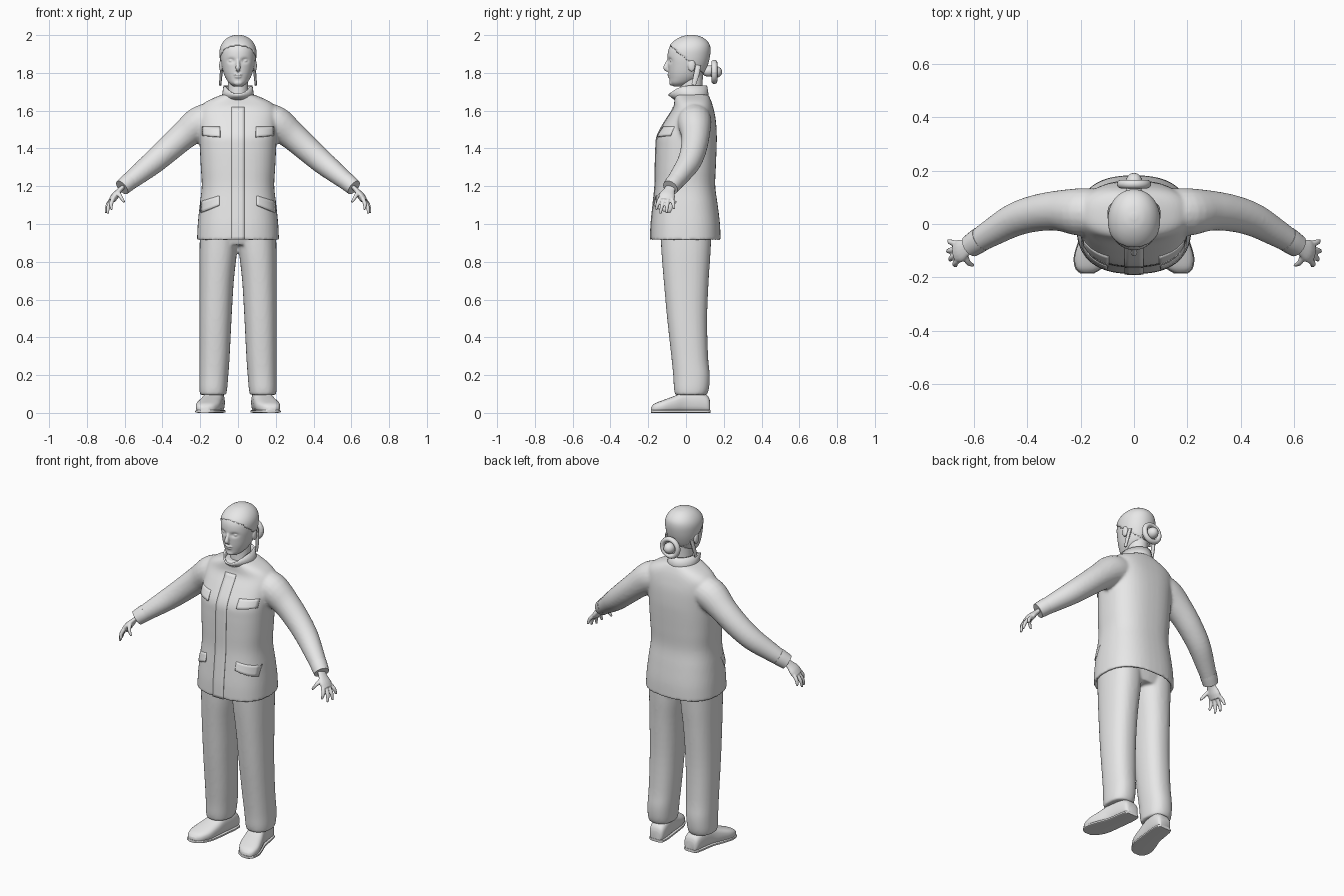
import bpy, bmesh, math
from mathutils import Vector

if "Cube" in bpy.data.objects:
    bpy.data.objects.remove(bpy.data.objects["Cube"])

grey = bpy.data.materials.new("light grey")
grey.diffuse_color = (0.8, 0.8, 0.8, 1)
grey.use_nodes = True
grey.node_tree.nodes["Principled BSDF"].inputs["Base Color"].default_value = grey.diffuse_color


def smooth(rows, k=4):
    """Catmull-Rom interpolation of rows of numbers."""
    out = []
    for i in range(len(rows) - 1):
        a, b, c, d = rows[max(i - 1, 0)], rows[i], rows[i + 1], rows[min(i + 2, len(rows) - 1)]
        for s in range(k):
            t = s / k
            out.append([0.5 * (2 * q + (r - p) * t + (2 * p - 5 * q + 4 * r - w) * t * t
                               + (3 * q - p - 3 * r + w) * t ** 3) for p, q, r, w in zip(a, b, c, d)])
    return out + [list(rows[-1])]


def oval(n=32, p=2.0):
    for i in range(n):
        a = 2 * math.pi * i / n
        c, s = math.cos(a), math.sin(a)
        yield math.copysign(abs(c) ** (2 / p), c), math.copysign(abs(s) ** (2 / p), s)


def stack(rows, p=2.0, n=32):
    """Horizontal rings from rows (z, centre x, half width, front y, back y)."""
    return [[Vector((cx + c * hw, (f + b) / 2 + s * (b - f) / 2, z)) for c, s in oval(n, p)]
            for z, cx, hw, f, b in rows]


def tube(rows, n=16, k=4, flat=1.0):
    """Round rings along a path of rows (x, y, z, radius)."""
    rows = smooth(rows, k)
    pts = [Vector(r[:3]) for r in rows]
    rings = []
    for i, pt in enumerate(pts):
        t = (pts[min(i + 1, len(pts) - 1)] - pts[max(i - 1, 0)]).normalized()
        u = t.cross(Vector((0, 1, 0))).normalized()
        v = t.cross(u)
        rings.append([pt + (u * c * flat + v * s) * rows[i][3] for c, s in oval(n)])
    return rings


def ball(c, r, n=16):
    return [[Vector((c[0] + r[0] * math.sin(a) * x, c[1] + r[1] * math.sin(a) * y, c[2] + r[2] * math.cos(a)))
             for x, y in oval(n)] for a in [0.02 + (math.pi - 0.04) * i / 10 for i in range(11)]]


def mirrored(rings):
    return [[Vector((-v.x, v.y, v.z)) for v in r] for r in rings]


def finish(name, bm, voxel=0, smoothing=0, thick=0, angle=40):
    bmesh.ops.recalc_face_normals(bm, faces=bm.faces)
    me = bpy.data.meshes.new(name)
    bm.to_mesh(me)
    bm.free()
    me.materials.append(grey)
    ob = bpy.data.objects.new(name, me)
    bpy.context.collection.objects.link(ob)
    bpy.ops.object.select_all(action='DESELECT')
    ob.select_set(True)
    bpy.context.view_layer.objects.active = ob
    if thick:
        m = ob.modifiers.new("thickness", 'SOLIDIFY')
        m.thickness, m.offset = thick, -1
    if voxel:
        m = ob.modifiers.new("blend", 'REMESH')
        m.mode, m.voxel_size, m.use_smooth_shade = 'VOXEL', voxel, True
    if smoothing:
        m = ob.modifiers.new("soften", 'SMOOTH')
        m.iterations = smoothing
    if voxel:
        for f in me.polygons:
            f.use_smooth = True
    else:
        bpy.ops.object.shade_smooth_by_angle(angle=math.radians(angle))
    return ob


def lofts(parts, cap=True):
    bm = bmesh.new()
    for rings in parts:
        vs = [[bm.verts.new(v) for v in r] for r in rings]
        n = len(vs[0])
        for a, b in zip(vs, vs[1:]):
            for i in range(n):
                bm.faces.new((a[i], a[(i + 1) % n], b[(i + 1) % n], b[i]))
        if cap:
            bm.faces.new(vs[0][::-1])
            bm.faces.new(vs[-1])
    return bm


def pair(*parts):
    return [q for p in parts for q in (p, mirrored(p))]


# Jacket body with hollow hem, blended with the sleeves
body = smooth([(.915, 0, .217, -.188, .183), (1.0, 0, .213, -.185, .18), (1.1, 0, .203, -.175, .168),
               (1.2, 0, .192, -.165, .155), (1.3, 0, .197, -.163, .158), (1.4, 0, .202, -.16, .162),
               (1.47, 0, .205, -.152, .163), (1.55, 0, .208, -.108, .158), (1.61, 0, .205, -.07, .146),
               (1.65, 0, .165, -.062, .134), (1.685, 0, .085, -.06, .118)])
inside = [(.985, 0, .195, -.165, .16), (.915, 0, .202, -.173, .168)]
sleeve = tube([(.12, .045, 1.56, .085), (.20, .045, 1.535, .09), (.285, .05, 1.47, .076), (.37, .04, 1.395, .069),
               (.45, .015, 1.325, .063), (.53, -.03, 1.26, .053), (.608, -.078, 1.198, .042)], 20)
finish("jacket", lofts([stack(inside + body, 2.5, 48)] + pair(sleeve)), .009, 4)

# Cuffs
cuff = tube([(.572, -.055, 1.228, .047), (.59, -.067, 1.213, .046), (.614, -.083, 1.193, .043)], 20)
finish("cuffs", lofts(pair(cuff)))


def chest_y(x, z):
    for a, b in zip(body, body[1:]):
        if a[0] <= z <= b[0]:
            t = (z - a[0]) / (b[0] - a[0])
            _, _, hw, f, k = [p + (q - p) * t for p, q in zip(a, b)]
            return (f + k) / 2 - (k - f) / 2 * max(0, 1 - abs(x / hw) ** 2.5) ** .4
    return body[0][3]


def plate(bm, x0, x1, low0, low1, top0, top1, lift, nx=8, nz=4):
    """Thin panel that follows the jacket front."""
    g = []
    for j in range(nz + 1):
        row = []
        for i in range(nx + 1):
            u, v = i / nx, j / nz
            x = x0 + (x1 - x0) * u
            low, top = low0 + (low1 - low0) * u, top0 + (top1 - top0) * u
            z = low + (top - low) * v
            row.append(bm.verts.new((x, chest_y(x, z) - lift * (1 - .8 * v if nz < 10 else 1), z)))
        g.append(row)
    for j in range(nz):
        for i in range(nx):
            bm.faces.new((g[j][i], g[j][i + 1], g[j + 1][i + 1], g[j + 1][i]))


# Front closing strip and pocket flaps
bm = bmesh.new()
plate(bm, -.035, .035, .917, .917, 1.62, 1.62, .003, 4, 40)
finish("front_strip", bm, thick=.006)
bm = bmesh.new()
for s in (-1, 1):
    plate(bm, s * .095, s * .19, 1.462, 1.468, 1.515, 1.515, .01)
    plate(bm, s * .10, s * .198, 1.10, 1.06, 1.15, 1.12, .01)
finish("pocket_flaps", bm, thick=.008)

# Stand collar, dipping at the front
collar = []
for t, hw, f, b, z in ((0, .09, -.06, .122, 1.655), (.5, .083, -.08, .119, 1.69), (1, .077, -.095, .112, 1.732)):
    ring = stack([(z, 0, hw, f, b)])[0]
    for v in ring:
        v.z -= t * .05 * max(0, -(v.y - .01) / .105) ** 2
    collar.append(ring)
finish("collar", lofts([collar], False), thick=.01)
finish("neck", lofts([stack([(1.62, 0, .06, -.04, .09), (1.7, 0, .054, -.03, .085), (1.79, 0, .054, -.03, .09)])]))

# Trousers
leg = smooth([(.96, .103, .098, -.135, .135), (.85, .105, .099, -.13, .13), (.7, .113, .091, -.118, .12),
              (.5, .119, .085, -.1, .112), (.3, .124, .08, -.078, .117), (.2, .128, .077, -.068, .126),
              (.13, .131, .074, -.064, .122), (.095, .132, .069, -.058, .11)])
hips = stack([(.89, 0, .15, -.11, .12), (.96, 0, .2, -.135, .135)], 2.4)
finish("trousers", lofts(pair(stack(leg, 2.3)) + [hips]), .009, 4)

# Shoes and their soles
last = smooth([(.128, .115, .03, .06), (.115, .116, .044, .09), (.07, .12, .05, .115), (0, .13, .052, .115),
               (-.06, .145, .06, .09), (-.12, .16, .063, .068), (-.165, .171, .047, .05), (-.184, .176, .022, .032)])
shoe = [[Vector((cx + c * hw, y, h * (.5 + .5 * s))) for c, s in oval(24, 2.8)] for y, cx, hw, h in last]
sole = [[Vector((cx + c * (hw + .003), y * 1.01, .008 + .008 * s)) for c, s in oval(24, 5)] for y, cx, hw, h in last]
finish("shoes", lofts(pair(shoe)))
finish("soles", lofts(pair(sole)))

# Hands: palm, four fingers and thumb
palm = tube([(.60, -.073, 1.205, .027), (.625, -.088, 1.18, .03), (.65, -.1, 1.15, .043), (.668, -.105, 1.125, .04)],
            16, 4, .45)
tips = [((.662, -.138, 1.132), (.672, -.15, 1.105), (.668, -.157, 1.075)),
        ((.668, -.116, 1.125), (.686, -.128, 1.092), (.69, -.136, 1.055)),
        ((.670, -.095, 1.125), (.692, -.1, 1.095), (.70, -.103, 1.058)),
        ((.665, -.074, 1.132), (.688, -.068, 1.108), (.696, -.062, 1.078)),
        ((.635, -.115, 1.168), (.622, -.145, 1.145), (.602, -.155, 1.115))]
fingers = [tube([(*a, .0115), (*b, .0105), (*c, .006)], 10) for a, b, c in tips]
finish("hands", lofts(pair(palm, *fingers)), .004, 2)

# Head with sunken eyes, nose, lips and ears
skull = smooth([(1.728, 0, .022, -.066, -.02), (1.745, 0, .046, -.084, .03), (1.77, 0, .064, -.088, .07),
                (1.80, 0, .077, -.092, .095), (1.84, 0, .087, -.095, .112), (1.88, 0, .093, -.098, .122),
                (1.92, 0, .093, -.094, .126), (1.95, 0, .083, -.079, .12), (1.975, 0, .063, -.05, .10),
                (1.992, 0, .036, -.015, .07), (1.999, 0, .008, .02, .035)], 6)
head = stack(skull, 2.1, 64)
for r in head:
    for v in r:
        if v.y < 0:
            d = ((abs(v.x) - .036) / .018) ** 2 + ((v.z - 1.865) / .012) ** 2
            v.y += .013 * math.exp(-d)
nose = tube([(0, -.088, 1.875, .008), (0, -.1, 1.85, .010), (0, -.108, 1.825, .013), (0, -.092, 1.812, .008)], 12)
face = [ball((0, -.091, 1.791), (.022, .008, .006)), ball((0, -.088, 1.779), (.019, .008, .006)),
        ball((0, -.075, 1.748), (.025, .014, .016))]
eye = ball((.036, -.078, 1.864), (.013, .008, .007))
ear = ball((.09, .03, 1.838), (.010, .02, .032))
finish("head", lofts([head, nose] + face + pair(eye, ear)), .004, 3)

# Hair cap, cut along a slanting hairline
bm = lofts([stack([(z + .002, x, hw + .004, f - .003, b + .004) for z, x, hw, f, b in skull], 2.1, 64)])
cut = [f for f in bm.faces if f.calc_center_median().y < .03 - (f.calc_center_median().z - 1.85) * 1.2]
bmesh.ops.delete(bm, geom=cut, context='FACES')
finish("hair", bm, thick=.006)

# Bun with a flared ring, and loose strands behind the ears
ring = [[Vector(((.05 + .014 * math.cos(b)) * math.cos(a), .15 + .016 * math.sin(b),
                 1.805 + (.05 + .014 * math.cos(b)) * math.sin(a)))
         for b in [math.tau * j / 12 for j in range(12)]] for a in [math.tau * i / 32 for i in range(33)]]
finish("bun", lofts([ring, ball((0, .155, 1.805), (.032, .037, .032)), ball((0, .12, 1.81), (.03, .04, .03))]))
strand = tube([(.082, .065, 1.84, .014), (.09, .055, 1.79, .015), (.094, .04, 1.735, .012)], 10, 4, .5)
finish("loose_strands", lofts(pair(strand)))
